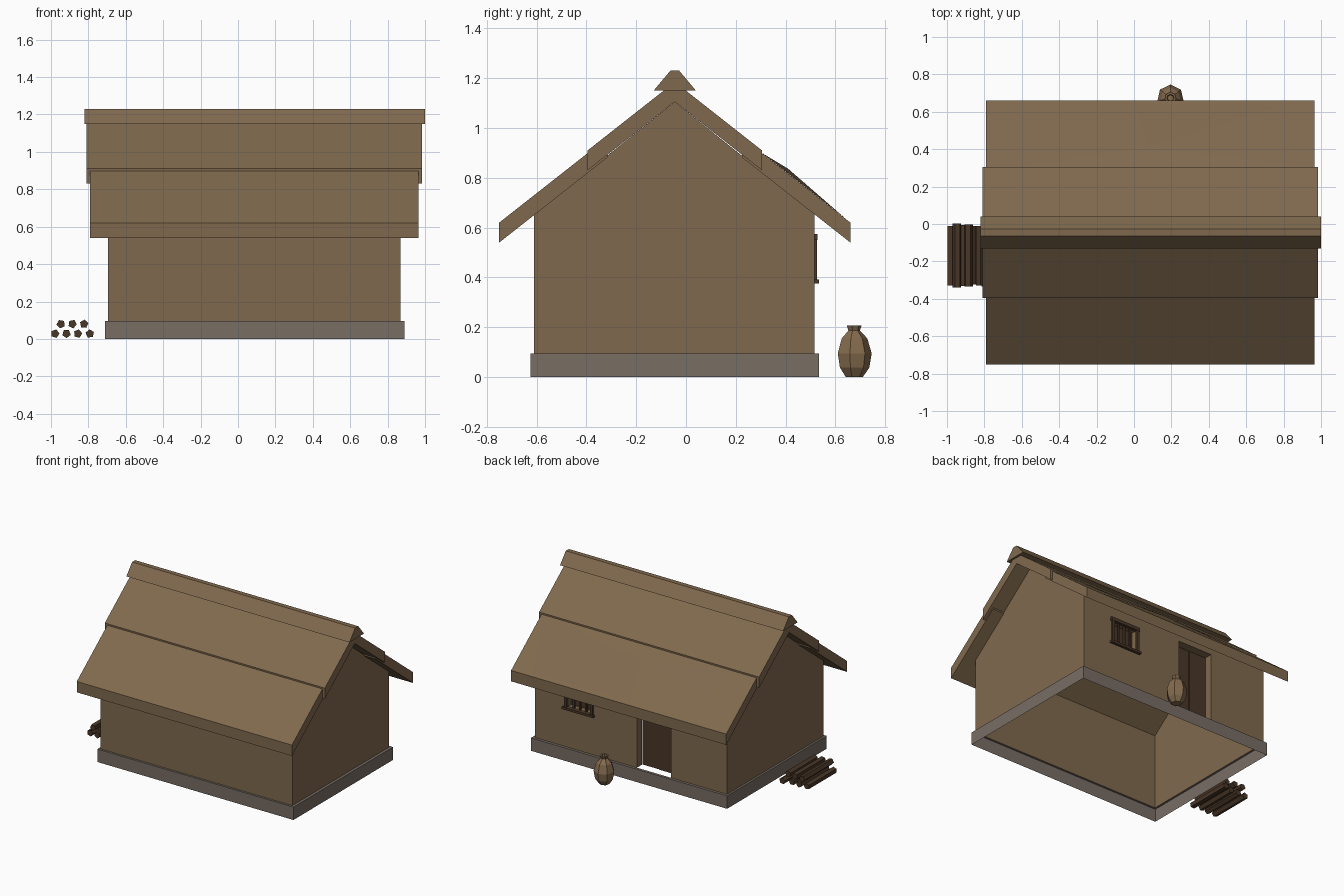
import bpy, bmesh, math, random
from mathutils import Vector

if "Cube" in bpy.data.objects:
    bpy.data.objects.remove(bpy.data.objects["Cube"])

random.seed(4)

def mat(name, rgb):
    m = bpy.data.materials.new(name)
    m.diffuse_color = (*rgb, 1)
    m.use_nodes = True
    m.node_tree.nodes["Principled BSDF"].inputs["Base Color"].default_value = m.diffuse_color
    return m

THATCH = mat("thatch and clay brown", (0.216, 0.141, 0.076))
STONE = mat("foundation grey", (0.188, 0.153, 0.127))
WOOD = mat("dark wood", (0.068, 0.038, 0.021))
POT = mat("pottery brown", (0.235, 0.148, 0.077))

def make(name, verts, faces, material, fix=True):
    me = bpy.data.meshes.new(name)
    me.from_pydata(verts, [], faces)
    bm = bmesh.new()
    bm.from_mesh(me)
    bmesh.ops.remove_doubles(bm, verts=bm.verts, dist=1e-5)
    if fix:
        bmesh.ops.recalc_face_normals(bm, faces=bm.faces)
    bm.to_mesh(me)
    bm.free()
    me.materials.append(material)
    ob = bpy.data.objects.new(name, me)
    bpy.context.collection.objects.link(ob)
    return ob

def extrude_x(name, profile, x0, x1, material):
    """Closed prism from a (y, z) profile."""
    n = len(profile)
    verts = [(x, y, z) for x in (x0, x1) for y, z in profile]
    faces = [tuple(range(n)), tuple(range(2 * n - 1, n - 1, -1))]
    faces += [(i, (i + 1) % n, n + (i + 1) % n, n + i) for i in range(n)]
    return make(name, verts, faces, material)

def box(name, x0, x1, y0, y1, z0, z1, material):
    return extrude_x(name, [(y0, z0), (y1, z0), (y1, z1), (y0, z1)], x0, x1, material)

X0, X1, Y0, Y1 = -0.695, 0.87, -0.61, 0.515
BASE, EAVE, RIDGE, MID = 0.095, 0.655, 1.105, -0.045

# Open stone footing with a narrow ledge on top
o = [(-0.71, -0.625), (0.89, -0.625), (0.89, 0.535), (-0.71, 0.535)]
inner = [(X0, Y0), (X1, Y0), (X1, Y1), (X0, Y1)]
rings = [[(*p, 0) for p in o], [(*p, BASE) for p in o], [(*p, BASE) for p in inner]]
make("stone_footing", sum(rings, []),
     [(r * 4 + i, r * 4 + (i + 1) % 4, r * 4 + 4 + (i + 1) % 4, r * 4 + 4 + i)
      for r in (0, 1) for i in range(4)], STONE)

# Walls: thin shell, door and window openings with recessed jambs in the back
DOOR = (-0.24, 0.04, BASE, 0.61, 0.06)
WINDOW = (0.41, 0.61, 0.39, 0.555, 0.05)
V, F = [], []

def face(*pts):
    F.append(tuple(range(len(V), len(V) + len(pts))))
    V.extend(pts)

face((X0, Y0, BASE), (X1, Y0, BASE), (X1, Y0, EAVE), (X0, Y0, EAVE))
face((X1, Y0, BASE), (X1, Y1, BASE), (X1, Y1, EAVE), (X1, MID, RIDGE), (X1, Y0, EAVE))
face((X0, Y0, EAVE), (X0, MID, RIDGE), (X0, Y1, EAVE), (X0, Y1, BASE), (X0, Y0, BASE))
xs = [X0, -0.24, 0.04, 0.41, 0.61, X1]
zs = [BASE, 0.39, 0.555, 0.61, EAVE]
for a, b in zip(xs, xs[1:]):
    for c, d in zip(zs, zs[1:]):
        hole = any(h[0] <= a and b <= h[1] and h[2] <= c and d <= h[3]
                   for h in (DOOR, WINDOW))
        if not hole:
            face((b, Y1, c), (a, Y1, c), (a, Y1, d), (b, Y1, d))
for a, b, c, d, depth in (DOOR, WINDOW):
    y = Y1 - depth
    face((a, Y1, c), (a, y, c), (a, y, d), (a, Y1, d))
    face((b, Y1, d), (b, y, d), (b, y, c), (b, Y1, c))
    face((a, Y1, d), (a, y, d), (b, y, d), (b, Y1, d))
    if c > BASE:
        face((a, Y1, c), (b, Y1, c), (b, y, c), (a, y, c))
make("walls", V, F, THATCH)

# Door planks
for i in range(2):
    x = -0.24 + 0.14 * i
    box(f"door_plank_{i + 1}", x + 0.002 * i, x + 0.14, 0.435, 0.455 - 0.004 * i,
        0.095, 0.61, WOOD)

# Window: dark panel, frame, bars
box("window_panel", 0.41, 0.61, 0.455, 0.467, 0.39, 0.555, WOOD)
box("window_sill", 0.385, 0.64, 0.50, 0.535, 0.375, 0.392, WOOD)
box("window_lintel", 0.39, 0.635, 0.50, 0.528, 0.55, 0.575, WOOD)
for i, x in enumerate((0.395, 0.607)):
    box(f"window_post_{i + 1}", x, x + 0.02, 0.505, 0.526, 0.39, 0.552, WOOD)
for i in range(3):
    x = 0.46 + 0.05 * i
    box(f"window_bar_{i + 1}", x - 0.007, x + 0.007, 0.497, 0.511, 0.39, 0.552, WOOD)

# Roof: two lower tiers, one upper tier, ridge cap
SLOPE = 0.7857
for name, s in (("front", -1), ("back", 1)):
    up = 0.435 * SLOPE
    extrude_x(f"lower_roof_{name}",
              [(MID + s * 0.705, 0.54), (MID + s * 0.705, 0.62),
               (MID + s * 0.27, 0.62 + up), (MID + s * 0.27, 0.54 + up)],
              -0.79, 0.965, THATCH)
extrude_x("upper_roof",
          [(MID - 0.35, 0.83), (MID, RIDGE), (MID + 0.35, 0.83),
           (MID + 0.35, 0.91), (MID, 1.185), (MID - 0.35, 0.91)],
          -0.81, 0.985, THATCH)
extrude_x("ridge_cap",
          [(MID - 0.085, 1.15), (MID + 0.085, 1.15), (MID + 0.018, 1.23), (MID - 0.018, 1.23)],
          -0.82, 1.0, THATCH)

# Slight swelling in the thatch of the back slope
def on_roof(x, y, lift=0.001):
    return (x, y, 0.62 + (0.66 - y) * SLOPE + lift)

rim = [(0.95, 0.306), (-0.6, 0.306), (-0.5, 0.5), (0.0, 0.64), (0.8, 0.64)]
make("thatch_swelling", [on_roof(*p) for p in rim] + [on_roof(0.08, 0.41, 0.02)],
     [((i + 1) % 5, i, 5) for i in range(5)], THATCH, fix=False)
sw = bpy.data.objects["thatch_swelling"].data
if sum(p.normal.z for p in sw.polygons) < 0:
    sw.flip_normals()

# Seven sided clay jar
prof = [(0.036, 0), (0.062, 0.038), (0.0716, 0.095), (0.054, 0.155),
        (0.024, 0.187), (0.031, 0.206), (0.02, 0.206), (0.016, 0.18)]
N = 7
jv = [(0.195 + r * math.cos(math.pi / 2 + i * math.tau / N),
       0.674 + r * math.sin(math.pi / 2 + i * math.tau / N), z)
      for r, z in prof for i in range(N)]
jf = [(k * N + i, k * N + (i + 1) % N, (k + 1) * N + (i + 1) % N, (k + 1) * N + i)
      for k in range(len(prof) - 1) for i in range(N)]
jf += [tuple(range(N)), tuple(range((len(prof) - 1) * N, len(prof) * N))]
make("clay_jar", jv, jf, POT)

# Stacked five sided firewood logs
spots = [(-0.978, 0.028), (-0.917, 0.028), (-0.856, 0.028), (-0.792, 0.028),
         (-0.947, 0.08), (-0.885, 0.08), (-0.823, 0.08)]
for k, (cx, cz) in enumerate(spots):
    half = 0.16 + random.uniform(-0.005, 0.015)
    cy = -0.165 + random.uniform(-0.006, 0.006)
    turn = math.pi + (0.35 * k if k else math.pi / 5)
    lv = [(cx + 0.0235 * math.cos(turn + i * math.tau / 5), cy + e * half,
           cz + 0.0235 * math.sin(turn + i * math.tau / 5))
          for e in (-1, 1) for i in range(5)]
    lf = [(0, 1, 2, 3, 4), (9, 8, 7, 6, 5)]
    lf += [(i, (i + 1) % 5, 5 + (i + 1) % 5, 5 + i) for i in range(5)]
    make(f"log_{k + 1}", lv, lf, WOOD)
